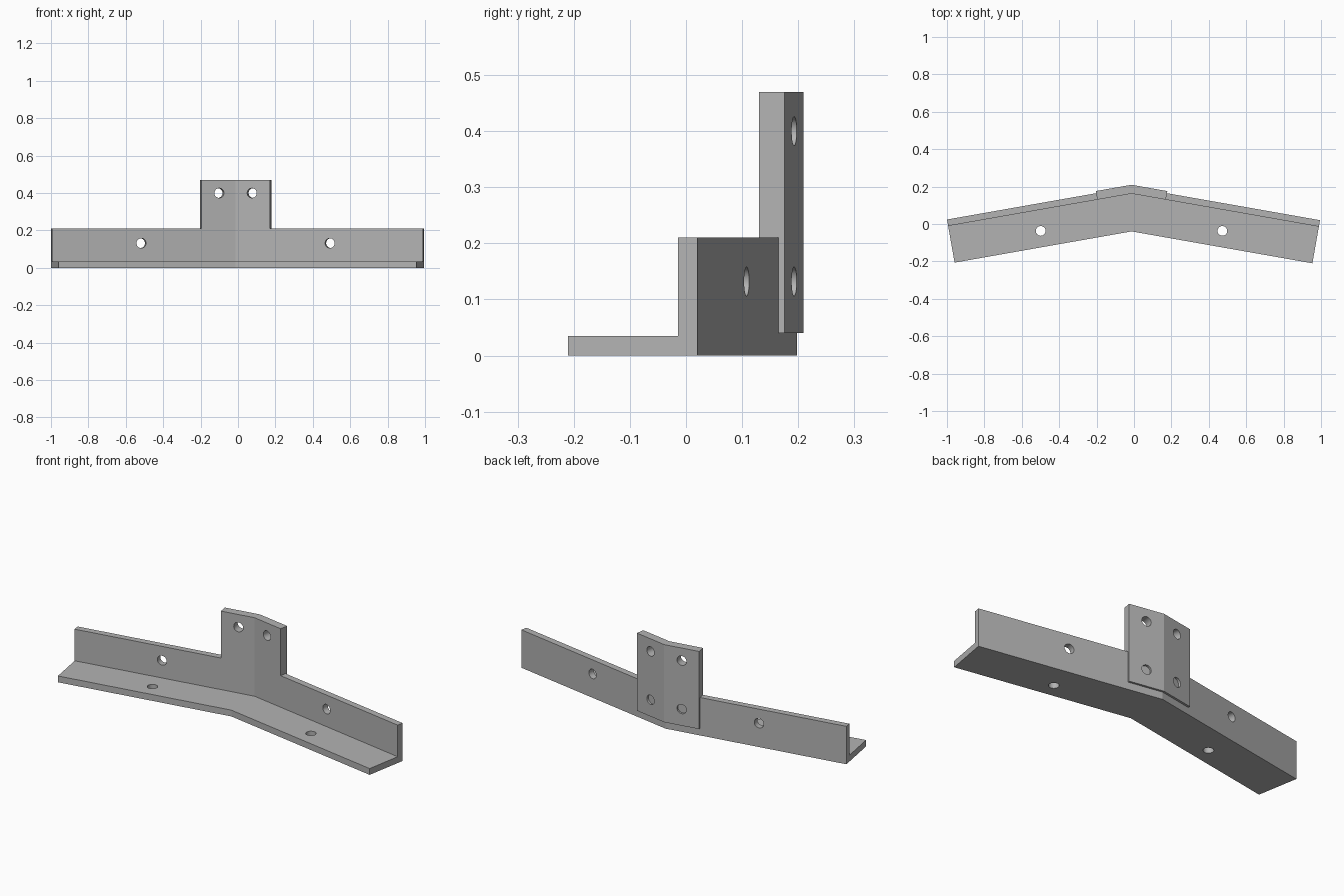
import bpy, bmesh, math
from mathutils import Vector

if "Cube" in bpy.data.objects:
    bpy.data.objects.remove(bpy.data.objects["Cube"])

ANGLE = math.radians(10)
C, S = math.cos(ANGLE), math.sin(ANGLE)
BEND = Vector((-0.013, 0.198, 0))      # back face of the angle at the bend
LEFT, RIGHT = 1.023, 1.002             # arm lengths
THICK, DEPTH, HEIGHT = 0.035, 0.234, 0.21
PROUD = 0.0115                         # plate stands out behind the wall

steel = bpy.data.materials.new("grey_steel")
steel.use_nodes = True
steel.diffuse_color = (0.45, 0.45, 0.45, 1)
steel.node_tree.nodes["Principled BSDF"].inputs["Base Color"].default_value = steel.diffuse_color


def place(side, along, depth, z):
    """Point on an arm: distance from the bend, depth in front of the back face."""
    return BEND + Vector((side * (along * C - depth * S), -along * S - depth * C, z))


def new_object(name, bm):
    bmesh.ops.recalc_face_normals(bm, faces=bm.faces)
    mesh = bpy.data.meshes.new(name)
    bm.to_mesh(mesh)
    bm.free()
    mesh.materials.append(steel)
    obj = bpy.data.objects.new(name, mesh)
    bpy.context.collection.objects.link(obj)
    return obj


def bent_bar(name, profile, left, right):
    """Sweep a (depth, z) profile along both arms with a mitre at the bend."""
    bm = bmesh.new()
    rings = [
        [bm.verts.new(place(-1, right, d, z)) for d, z in profile],
        [bm.verts.new(BEND + Vector((0, -d / C, z))) for d, z in profile],
        [bm.verts.new(place(1, left, d, z)) for d, z in profile],
    ]
    n = len(profile)
    for a, b in zip(rings, rings[1:]):
        for i in range(n):
            j = (i + 1) % n
            bm.faces.new((a[i], a[j], b[j], b[i]))
    bm.faces.new(rings[0])
    bm.faces.new(rings[-1])
    return new_object(name, bm)


def hole_cutter(name, centre, axis, radius, length):
    bm = bmesh.new()
    bmesh.ops.create_cone(bm, cap_ends=True, segments=32,
                          radius1=radius, radius2=radius, depth=length)
    obj = new_object(name, bm)
    obj.rotation_mode = 'QUATERNION'
    obj.rotation_quaternion = axis.to_track_quat('Z', 'Y')
    obj.location = centre
    return obj


def apply_boolean(target, other, operation):
    mod = target.modifiers.new(operation.lower(), 'BOOLEAN')
    mod.operation = operation
    mod.solver = 'EXACT'
    mod.object = other
    bpy.context.view_layer.objects.active = target
    bpy.ops.object.modifier_apply(modifier=mod.name)
    bpy.data.objects.remove(other)


# L-shaped angle and the upright plate joined to its wall
bracket = bent_bar("bent_angle_bracket", [
    (0, 0), (DEPTH, 0), (DEPTH, THICK), (THICK, THICK), (THICK, HEIGHT), (0, HEIGHT)],
    LEFT, RIGHT)
plate = bent_bar("upright_plate", [
    (-PROUD, 0.04), (THICK, 0.04), (THICK, 0.47), (-PROUD, 0.47)], 0.192, 0.192)
apply_boolean(bracket, plate, 'UNION')

# Bolt holes on both arms
for side in (-1, 1):
    back = Vector((side * S, C, 0))
    up = Vector((0, 0, 1))
    holes = [
        (place(side, 0.518, 0.02, 0.132), back, 0.2),       # wall
        (place(side, 0.095, 0.01, 0.40), back, 0.2),        # plate, upper
        (place(side, 0.095, -0.05, 0.132), back, 0.1),      # plate, lower, blind
        (place(side, 0.519, 0.147, THICK / 2), up, 0.1),    # base flange
    ]
    for centre, axis, length in holes:
        apply_boolean(bracket, hole_cutter("hole_cutter", centre, axis, 0.026, length),
                      'DIFFERENCE')

# Smooth hole walls, keeping the bend and edges crisp
bpy.ops.object.select_all(action='DESELECT')
bracket.select_set(True)
bpy.context.view_layer.objects.active = bracket
bpy.ops.object.shade_smooth_by_angle(angle=math.radians(15))
